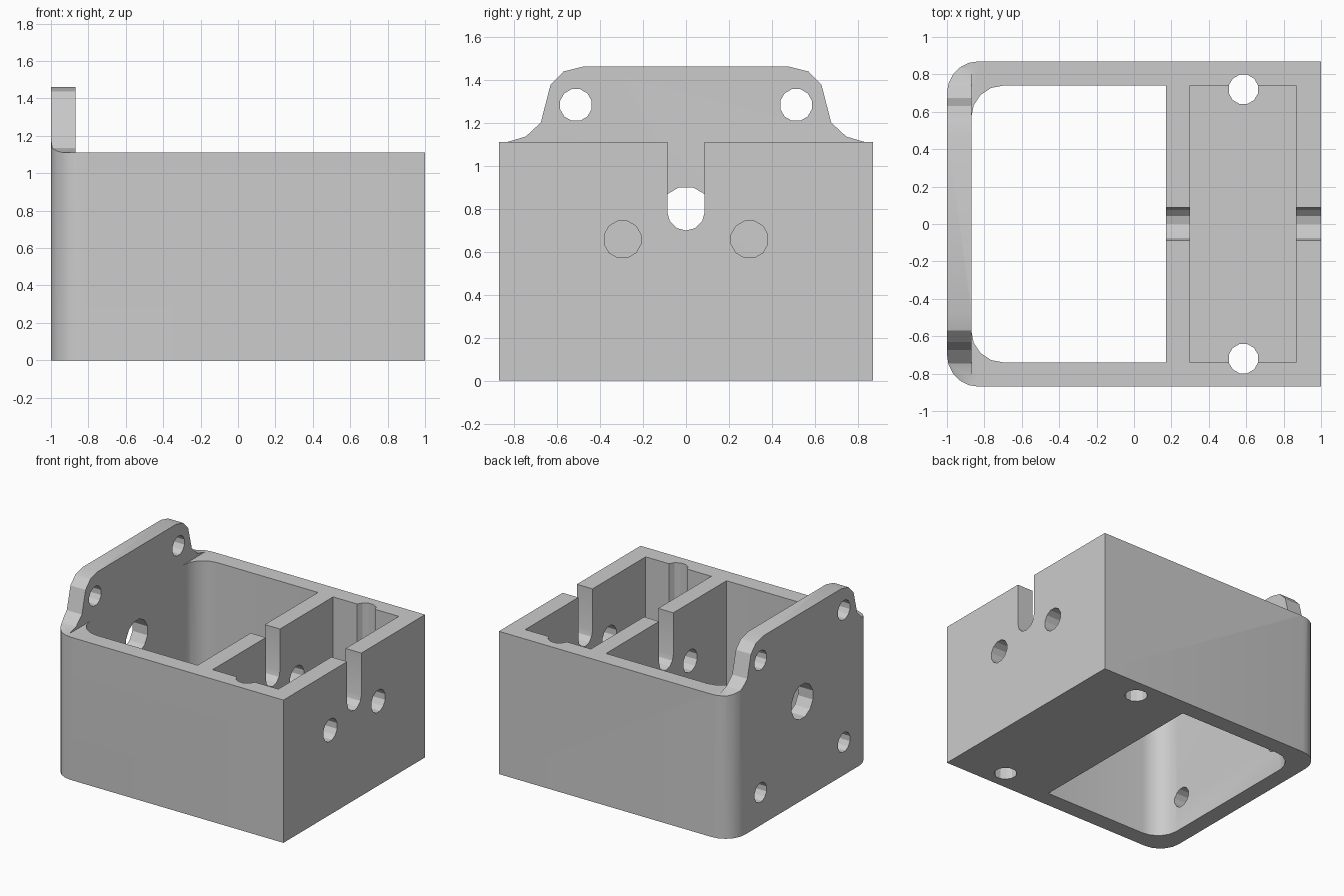
import bpy, bmesh
from math import cos, sin, pi, radians
from mathutils import Vector

default = bpy.data.objects.get("Cube")
if default:
    bpy.data.objects.remove(default, do_unlink=True)

# Overall dimensions
HALF_Y, RIM, TOP, WALL = 0.87, 1.11, 1.46, 0.13
IN_Y, PLATE_X = 0.74, -0.87

grey = bpy.data.materials.new("plain grey")
grey.use_nodes = True
colour = (0.6, 0.6, 0.6, 1)
grey.diffuse_color = colour
grey.node_tree.nodes["Principled BSDF"].inputs["Base Color"].default_value = colour


def prism(name, points, axis, lo, hi):
    """Extrude a closed outline along x (outline in y, z) or z (outline in x, y)."""
    bm = bmesh.new()
    place = (lambda a, b: (lo, a, b)) if axis == "x" else (lambda a, b: (a, b, lo))
    face = bm.faces.new([bm.verts.new(place(a, b)) for a, b in points])
    step = Vector((hi - lo, 0, 0)) if axis == "x" else Vector((0, 0, hi - lo))
    new = bmesh.ops.extrude_face_region(bm, geom=[face])["geom"]
    bmesh.ops.translate(bm, vec=step, verts=[v for v in new if isinstance(v, bmesh.types.BMVert)])
    bmesh.ops.recalc_face_normals(bm, faces=bm.faces)
    mesh = bpy.data.meshes.new(name)
    bm.to_mesh(mesh)
    bm.free()
    mesh.materials.append(grey)
    obj = bpy.data.objects.new(name, mesh)
    bpy.context.collection.objects.link(obj)
    return obj


def arc(cx, cy, r, start, end, n):
    return [(cx + r * cos(start + (end - start) * i / n),
             cy + r * sin(start + (end - start) * i / n)) for i in range(n + 1)]


def circle(cx, cy, r, n=12):
    return arc(cx, cy, r, pi / n, 2 * pi + pi / n, n)[:-1]


def rounded_left(x0, x1, half_y, r, n):
    """Rectangle whose two left corners are rounded."""
    return ([(x1, -half_y), (x1, half_y)]
            + arc(x0 + r, half_y - r, r, pi / 2, pi, n)
            + arc(x0 + r, r - half_y, r, pi, 1.5 * pi, n))


def rect(a0, a1, b0, b1):
    return [(a0, b0), (a1, b0), (a1, b1), (a0, b1)]


def cut(obj, points, axis, lo, hi):
    cutter = prism("cutter", points, axis, lo, hi)
    cutter.hide_render = True
    mod = obj.modifiers.new("cut", "BOOLEAN")
    mod.operation, mod.solver, mod.object = "DIFFERENCE", "EXACT", cutter
    graph = bpy.context.evaluated_depsgraph_get()
    result = bpy.data.meshes.new_from_object(obj.evaluated_get(graph))
    obj.modifiers.clear()
    obj.data = result
    bpy.data.objects.remove(cutter, do_unlink=True)


# Housing block, lowered everywhere except the mounting plate
housing = prism("housing", rounded_left(-1, 1, HALF_Y, 0.17, 5), "z", 0, TOP)
cut(housing, rect(-1, 1, RIM, 2), "x", PLATE_X, 1.2)

# Curved shoulders of the mounting plate
shoulder = [(0.83, RIM), (0.745, 1.135), (0.675, 1.20), (0.63, 1.375), (0.57, 1.437),
            (0.48, TOP), (0.48, 1.6), (1, 1.6), (1, RIM)]
for side in (-1, 1):
    cut(housing, [(side * y, z) for y, z in shoulder], "x", -1.2, -0.8)

# Open chamber and floored chamber
cut(housing, rounded_left(PLATE_X, 0.17, IN_Y, 0.17, 4), "z", -0.2, 1.7)
cut(housing, rect(0.30, 0.865, -IN_Y, IN_Y), "z", WALL, 1.7)

# Shaft slot through both chamber walls
slot = arc(0, 0.785, 0.087, pi, 2 * pi, 6) + [(0.087, 1.3), (-0.087, 1.3)]
cut(housing, slot, "x", 0.1, 1.2)

# Shaft hole in the mounting plate
cut(housing, circle(0, 0.767, 0.135), "x", -1.2, -0.8)

for side in (-1, 1):
    # Wall holes beside the slot, and vertical bolt holes
    cut(housing, circle(side * 0.295, 0.657, 0.088), "x", 0.1, 1.2)
    cut(housing, circle(0.585, side * 0.72, 0.081), "z", -0.2, 1.7)
    # Screw holes in the mounting plate
    for z in (0.255, 1.282):
        cut(housing, circle(side * 0.512, z, 0.076), "x", -1.2, -0.8)

# Smooth fillets, sharp edges elsewhere
bpy.ops.object.select_all(action="DESELECT")
housing.select_set(True)
bpy.context.view_layer.objects.active = housing
bpy.ops.object.shade_smooth_by_angle(angle=radians(25))
